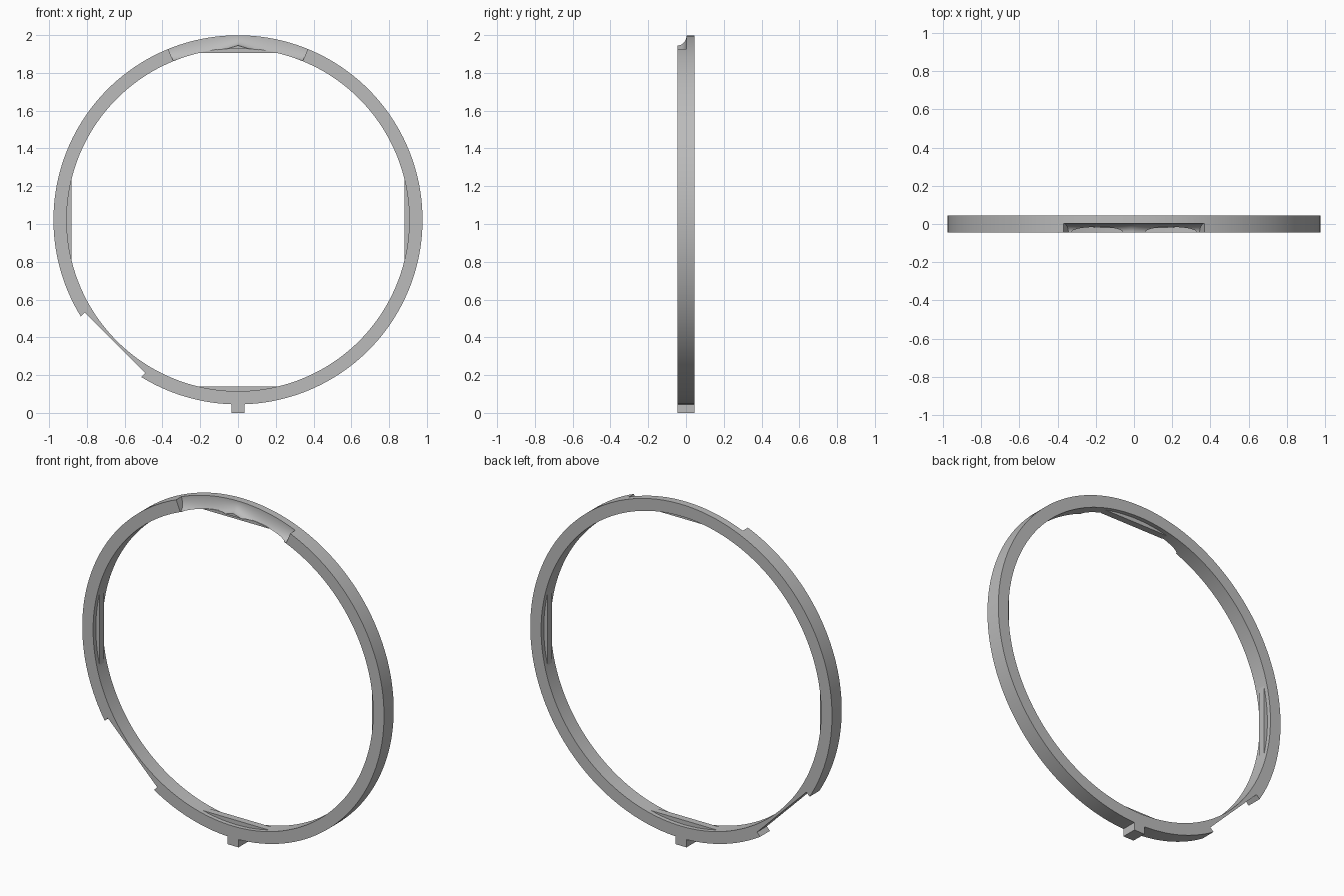
import bpy, bmesh, math
from mathutils import Vector

if "Cube" in bpy.data.objects:
    bpy.data.objects.remove(bpy.data.objects["Cube"])

CZ = 1.022                    # height of the ring centre
R_OUT, R_IN = 0.977, 0.907
HALF = 0.045                  # half the ring depth
STEPS = 192

grey = bpy.data.materials.new("plain grey")
grey.use_nodes = True
grey.diffuse_color = (0.5, 0.5, 0.5, 1)
grey.node_tree.nodes["Principled BSDF"].inputs["Base Color"].default_value = grey.diffuse_color


def polar(angle, r, y):
    """Point at an angle measured clockwise from the top."""
    return Vector((r * math.sin(angle), y, CZ + r * math.cos(angle)))


def loft(name, sections, closed=False):
    """Skin a row of matching cross-sections."""
    bm = bmesh.new()
    rows = [[bm.verts.new(p) for p in s] for s in sections]
    n = len(rows[0])
    pairs = list(zip(rows, rows[1:]))
    if closed:
        pairs.append((rows[-1], rows[0]))
    else:
        bm.faces.new(rows[0])
        bm.faces.new(rows[-1])
    for a, b in pairs:
        for i in range(n):
            j = (i + 1) % n
            bm.faces.new((a[i], a[j], b[j], b[i]))
    bmesh.ops.recalc_face_normals(bm, faces=bm.faces)
    mesh = bpy.data.meshes.new(name)
    bm.to_mesh(mesh)
    bm.free()
    mesh.materials.append(grey)
    obj = bpy.data.objects.new(name, mesh)
    bpy.context.collection.objects.link(obj)
    return obj


def prism(name, outline, half):
    """Extrude an x-z outline evenly along y."""
    return loft(name, [[(x, y, z) for x, z in outline] for y in (-half, half)])


def select_only(obj):
    bpy.ops.object.select_all(action='DESELECT')
    obj.select_set(True)
    bpy.context.view_layer.objects.active = obj


def cut(obj, cutter):
    mod = obj.modifiers.new("cut", 'BOOLEAN')
    mod.operation = 'DIFFERENCE'
    mod.solver = 'EXACT'
    mod.object = cutter
    select_only(obj)
    bpy.ops.object.modifier_apply(modifier=mod.name)
    bpy.data.objects.remove(cutter)


# Main ring
corners = [(R_IN, -HALF), (R_OUT, -HALF), (R_OUT, HALF), (R_IN, HALF)]
ring = loft("ring", [[polar(math.tau * i / STEPS, r, y) for r, y in corners]
                     for i in range(STEPS)], closed=True)

# Double scalloped cove in the top front edge
span = math.radians(22.2)
sections = []
for i in range(-24, 25):
    t = abs(i) / 24
    front_r = 0.923 - 0.028 * math.sin(math.pi * t) - 0.013 * t
    profile = [(1.03, 0.003), (1.03, -0.07), (front_r, -0.07)]
    for k in range(12, -1, -1):
        a = math.pi / 2 * k / 12
        profile.append((R_OUT - (R_OUT - front_r) * math.sin(a),
                        -HALF + 0.048 * math.cos(a)))
    sections.append([polar(span * i / 24, r, y) for r, y in profile])
cut(ring, loft("cove_cutter", sections))

# Flat notch across the lower right of the rim
out = Vector((-1, -1)).normalized()
along = Vector((1, -1)).normalized()
centre = Vector((0, CZ))
notch = [centre + out * d + along * w
         for d, w in ((0.921, -0.226), (0.921, 0.226), (1.1, 0.226), (1.1, -0.226))]
cut(ring, prism("notch_cutter", notch, 0.1))

# Thin flat pads inside the ring at the four quarters
parts = [ring]
pad_r = 0.882
half_angle = math.acos(pad_r / R_IN)
for i, name in enumerate(("top_pad", "left_pad", "bottom_pad", "right_pad")):
    mid = i * math.pi / 2
    arc = [polar(mid + half_angle * k / 10, R_IN + 0.002, 0) for k in range(-10, 11)]
    ends = [polar(mid + s * half_angle, R_IN, 0) for s in (1, -1)]
    parts.append(prism(name, [(p.x, p.z) for p in arc + ends], 0.02))

# Locating tab under the ring
parts.append(prism("bottom_tab", [(-0.035, 0), (0.035, 0), (0.035, 0.06), (-0.035, 0.06)], HALF))

for obj in parts:
    select_only(obj)
    bpy.ops.object.shade_smooth_by_angle(angle=math.radians(25))
